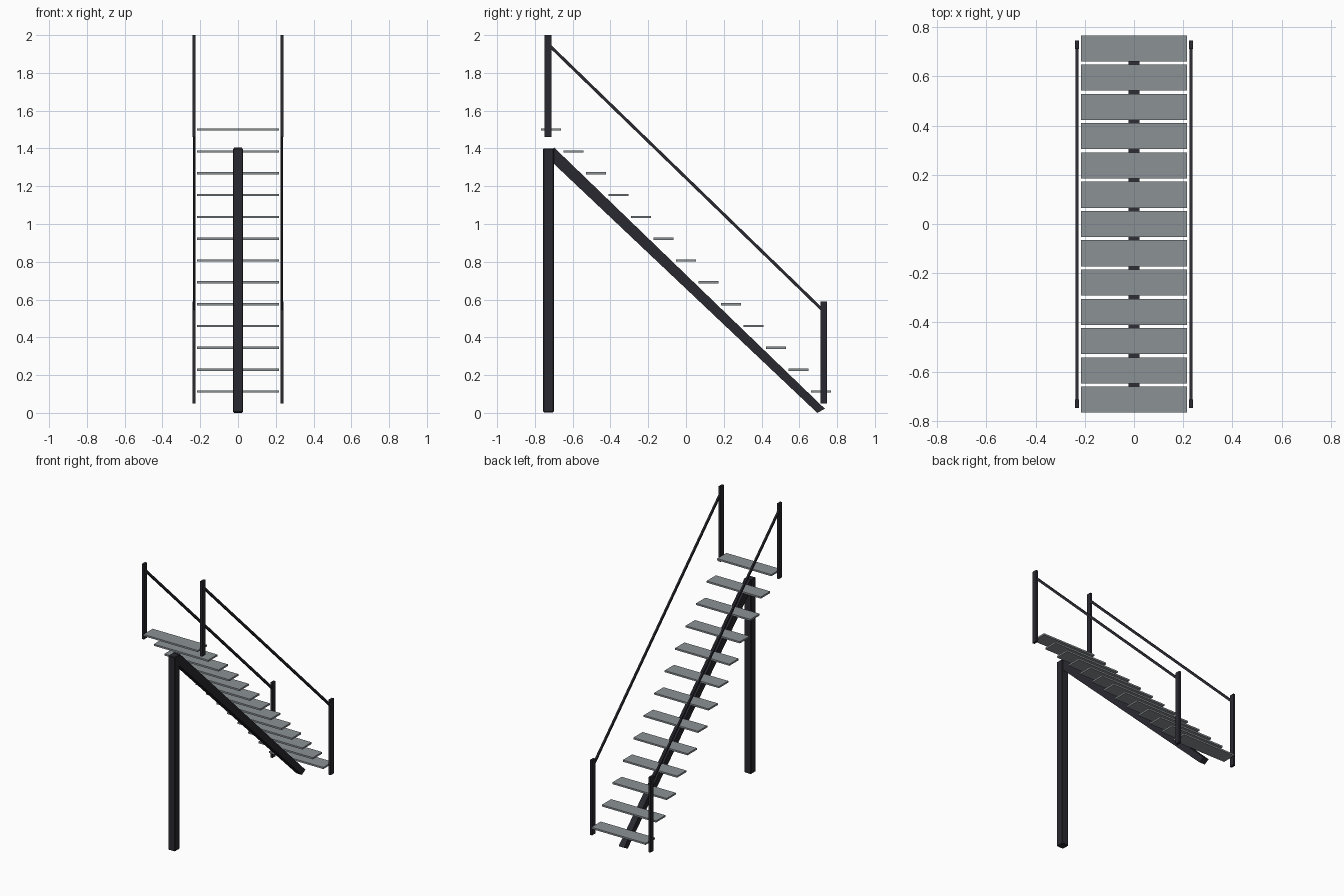
import bpy
from mathutils import Vector

cube = bpy.data.objects.get("Cube")
if cube:
    bpy.data.objects.remove(cube, do_unlink=True)


def make_material(name, color):
    mat = bpy.data.materials.new(name)
    mat.use_nodes = True
    mat.diffuse_color = color
    mat.node_tree.nodes["Principled BSDF"].inputs["Base Color"].default_value = color
    return mat


dark_steel = make_material("dark_steel", (0.022, 0.022, 0.03, 1))
grey_tread = make_material("grey_tread", (0.26, 0.285, 0.30, 1))


def extrude_profile(name, profile, x, half_width, mat, bevel=0):
    """Extrude a (y, z) outline sideways around the given x."""
    n = len(profile)
    verts = [(x + s * half_width, y, z) for s in (-1, 1) for y, z in profile]
    faces = [tuple(range(n))[::-1], tuple(range(n, 2 * n))]
    faces += [(i, (i + 1) % n, n + (i + 1) % n, n + i) for i in range(n)]
    mesh = bpy.data.meshes.new(name)
    mesh.from_pydata(verts, [], faces)
    mesh.materials.append(mat)
    obj = bpy.data.objects.new(name, mesh)
    bpy.context.collection.objects.link(obj)
    # Consistent outward normals whichever way the outline winds
    import bmesh
    bm = bmesh.new()
    bm.from_mesh(mesh)
    bmesh.ops.recalc_face_normals(bm, faces=bm.faces[:])
    bm.to_mesh(mesh)
    bm.free()
    if bevel:
        mod = obj.modifiers.new("edge_chamfer", "BEVEL")
        mod.width = bevel
        mod.segments = 1
    return obj


def rect(y, half_depth, bottom, top):
    return [(y - half_depth, bottom), (y + half_depth, bottom),
            (y + half_depth, top), (y - half_depth, top)]


# Treads climbing from the back towards the front
COUNT = 13
for i in range(COUNT):
    t = i / (COUNT - 1)
    y = 0.714 - 1.428 * t
    z = 0.113 + 1.387 * t
    extrude_profile(f"tread_{i + 1}", rect(y, 0.053, z - 0.006, z + 0.006),
                    0, 0.216, grey_tread)

# Central column and sloping spine beam
extrude_profile("support_column", rect(-0.728, 0.028, 0.003, 1.4),
                0, 0.027, dark_steel, 0.004)
extrude_profile("spine_beam",
                [(-0.698, 1.405), (0.735, 0.022), (0.695, 0), (-0.738, 1.355)],
                0, 0.022, dark_steel)

# Railings on both sides
for side, x in (("left", 0.232), ("right", -0.232)):
    extrude_profile(f"{side}_top_post", rect(-0.731, 0.018, 1.46, 2),
                    x, 0.008, dark_steel)
    extrude_profile(f"{side}_bottom_post", rect(0.729, 0.018, 0.05, 0.59),
                    x, 0.008, dark_steel)
    start, end = Vector((-0.73, 1.952)), Vector((0.725, 0.542))
    along = (end - start).normalized()
    across = Vector((-along.y, along.x)) * 0.008
    extrude_profile(f"{side}_handrail",
                    [start - across, end - across, end + across, start + across],
                    x, 0.006, dark_steel)
